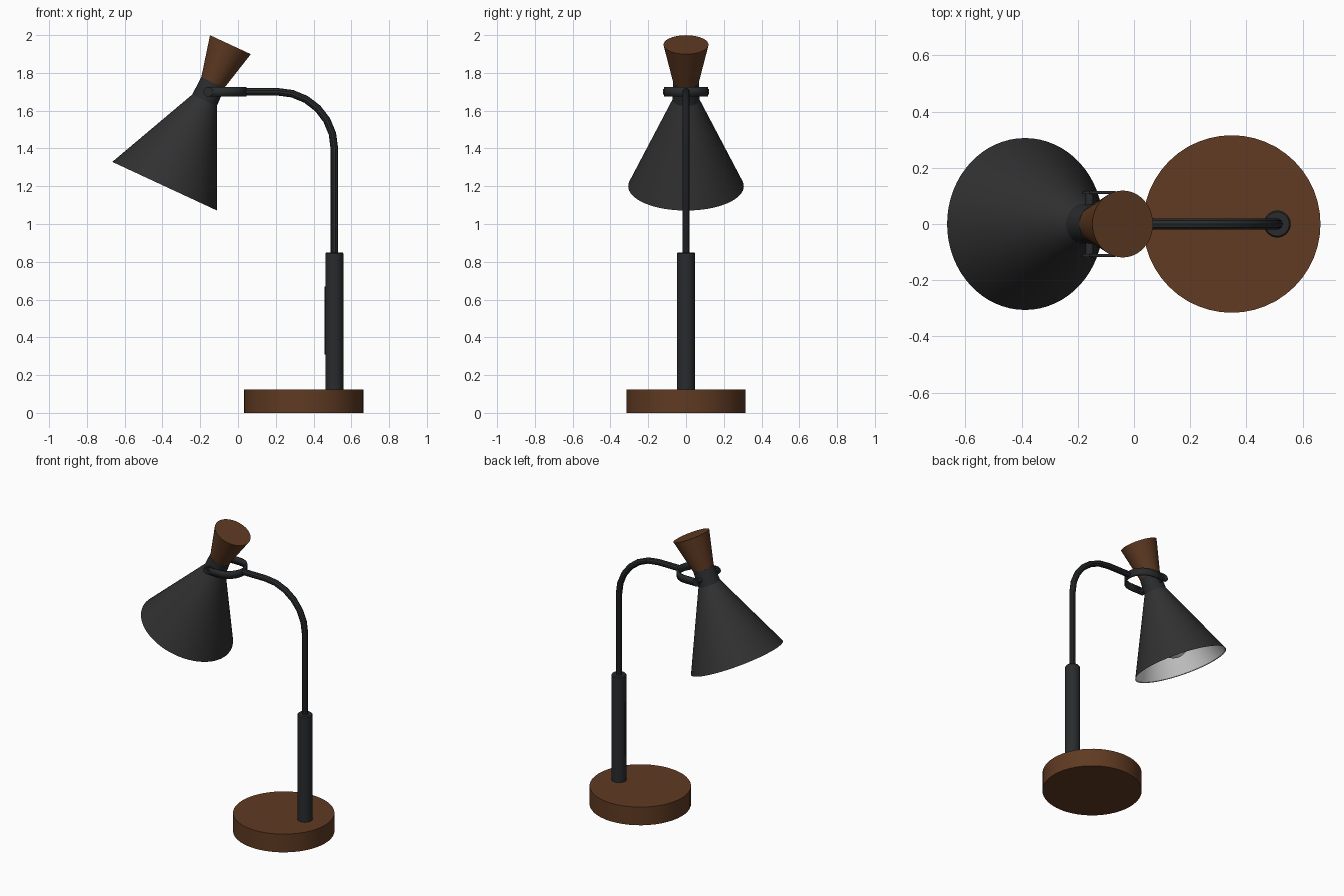
import bpy, bmesh
from math import sin, cos, pi, radians
from mathutils import Matrix, Vector

cube = bpy.data.objects.get("Cube")
if cube:
    bpy.data.objects.remove(cube)


def material(name, rgb):
    m = bpy.data.materials.new(name)
    m.use_nodes = True
    m.diffuse_color = (*rgb, 1)
    bsdf = next(n for n in m.node_tree.nodes if n.type == 'BSDF_PRINCIPLED')
    bsdf.inputs["Base Color"].default_value = (*rgb, 1)
    return m


wood = material("walnut wood", (0.115, 0.043, 0.016))
shade_black = material("shade black", (0.030, 0.030, 0.030))
metal = material("dark metal", (0.022, 0.024, 0.026))
white = material("white", (0.80, 0.80, 0.80))


def finish(obj, mat):
    obj.data.materials.append(mat)
    bpy.ops.object.select_all(action='DESELECT')
    obj.select_set(True)
    bpy.context.view_layer.objects.active = obj
    bpy.ops.object.shade_smooth_by_angle(angle=radians(30))
    return obj


def mesh_object(name, bm, mat):
    mesh = bpy.data.meshes.new(name)
    bm.to_mesh(mesh)
    bm.free()
    obj = bpy.data.objects.new(name, mesh)
    bpy.context.collection.objects.link(obj)
    return finish(obj, mat)


def lathe(name, profile, mat, matrix=Matrix(), sides=48, caps=True, inward=False):
    """Turn (radius, height) pairs around the local z axis."""
    bm = bmesh.new()
    rings = [[bm.verts.new((r * cos(2 * pi * i / sides), r * sin(2 * pi * i / sides), h))
              for i in range(sides)] for r, h in profile]
    for a, b in zip(rings, rings[1:]):
        for i in range(sides):
            j = (i + 1) % sides
            bm.faces.new((a[i], a[j], b[j], b[i]))
    if caps:
        bm.faces.new(rings[0][::-1])
        bm.faces.new(rings[-1])
    if inward:
        bmesh.ops.reverse_faces(bm, faces=bm.faces[:])
    bm.transform(matrix)
    return mesh_object(name, bm, mat)


# Base and stem
stem_x, arm_z = 0.51, 1.70
lathe("base", [(0.316, 0), (0.316, 0.125)], wood, Matrix.Translation((0.348, 0, 0)))
lathe("stem", [(0.048, 0.12), (0.048, 0.843), (0.043, 0.85)], metal,
      Matrix.Translation((stem_x, 0, 0)), 32)

# Narrow switch strip on the stem
bm = bmesh.new()
bmesh.ops.create_cube(bm, size=1, matrix=Matrix.Translation((stem_x - 0.048, 0, 0.49))
                      @ Matrix.Diagonal((0.008, 0.014, 0.36, 1)))
mesh_object("switch_strip", bm, metal)

# Bent arm
bend, steps = 0.30, 6
path = [(stem_x, 0, 0.84)]
for i in range(steps + 1):
    a = pi / 2 * i / steps
    path.append((stem_x - bend + bend * cos(a), 0, arm_z - bend + bend * sin(a)))
path.append((0.035, 0, arm_z))
curve = bpy.data.curves.new("arm", 'CURVE')
curve.dimensions = '3D'
curve.bevel_depth = 0.02
curve.bevel_resolution = 3
curve.use_fill_caps = True
spline = curve.splines.new('POLY')
spline.points.add(len(path) - 1)
for p, co in zip(spline.points, path):
    p.co = (*co, 1)
arm = bpy.data.objects.new("arm", curve)
bpy.context.collection.objects.link(arm)
bpy.ops.object.select_all(action='DESELECT')
arm.select_set(True)
bpy.context.view_layer.objects.active = arm
bpy.ops.object.convert(target='MESH')
finish(bpy.context.object, metal)

# Tilted head: local z runs from the shade mouth up to the grip
head = Matrix.Translation((-0.388, 0, 1.20)) @ Matrix.Rotation(radians(24.9), 4, 'Y')
lathe("shade", [(0.306, 0), (0.072, 0.502)], shade_black, head, 64, caps=False)
lathe("shade_lining", [(0.306, 0), (0.300, 0.003), (0.068, 0.498), (0.002, 0.499)], white,
      head, 64, caps=False, inward=True)
lathe("collar", [(0.072, 0.50), (0.068, 0.605)], metal, head)
lathe("grip", [(0.066, 0.60), (0.119, 0.826)], wood, head)
lathe("bulb_socket", [(0.04, 0.24), (0.04, 0.50)], white, head, 24)
bm = bmesh.new()
bmesh.ops.create_uvsphere(bm, u_segments=32, v_segments=16, radius=0.10,
                          matrix=head @ Matrix.Translation((0, 0, 0.15)))
mesh_object("bulb", bm, white)

# Yoke: U-shaped band around the collar
pivot_x, yoke_r, half_h, bend_x = -0.158, 0.112, 0.025, -0.072
outline = [(pivot_x, -yoke_r)]
for i in range(25):
    a = -pi / 2 + pi * i / 24
    outline.append((bend_x + yoke_r * cos(a), yoke_r * sin(a)))
outline.append((pivot_x, yoke_r))
bm = bmesh.new()
columns = [[bm.verts.new((x, y, arm_z + s * half_h)) for s in (-1, 1)] for x, y in outline]
for (a, b), (c, d) in zip(columns, columns[1:]):
    bm.faces.new((a, c, d, b))
yoke = mesh_object("yoke", bm, metal)
solid = yoke.modifiers.new("thickness", 'SOLIDIFY')
solid.thickness = 0.01
solid.offset = 0

# Yoke ends and pivot pins on both sides
for side, label in ((1, "back"), (-1, "front")):
    turn = Matrix.Translation((pivot_x, 0, arm_z)) @ Matrix.Rotation(-side * pi / 2, 4, 'X')
    lathe(label + "_yoke_end", [(half_h, 0.107), (half_h, 0.117)], metal, turn, 24)
    lathe(label + "_pivot_pin", [(0.014, 0.05), (0.014, 0.121)], metal, turn, 16)
